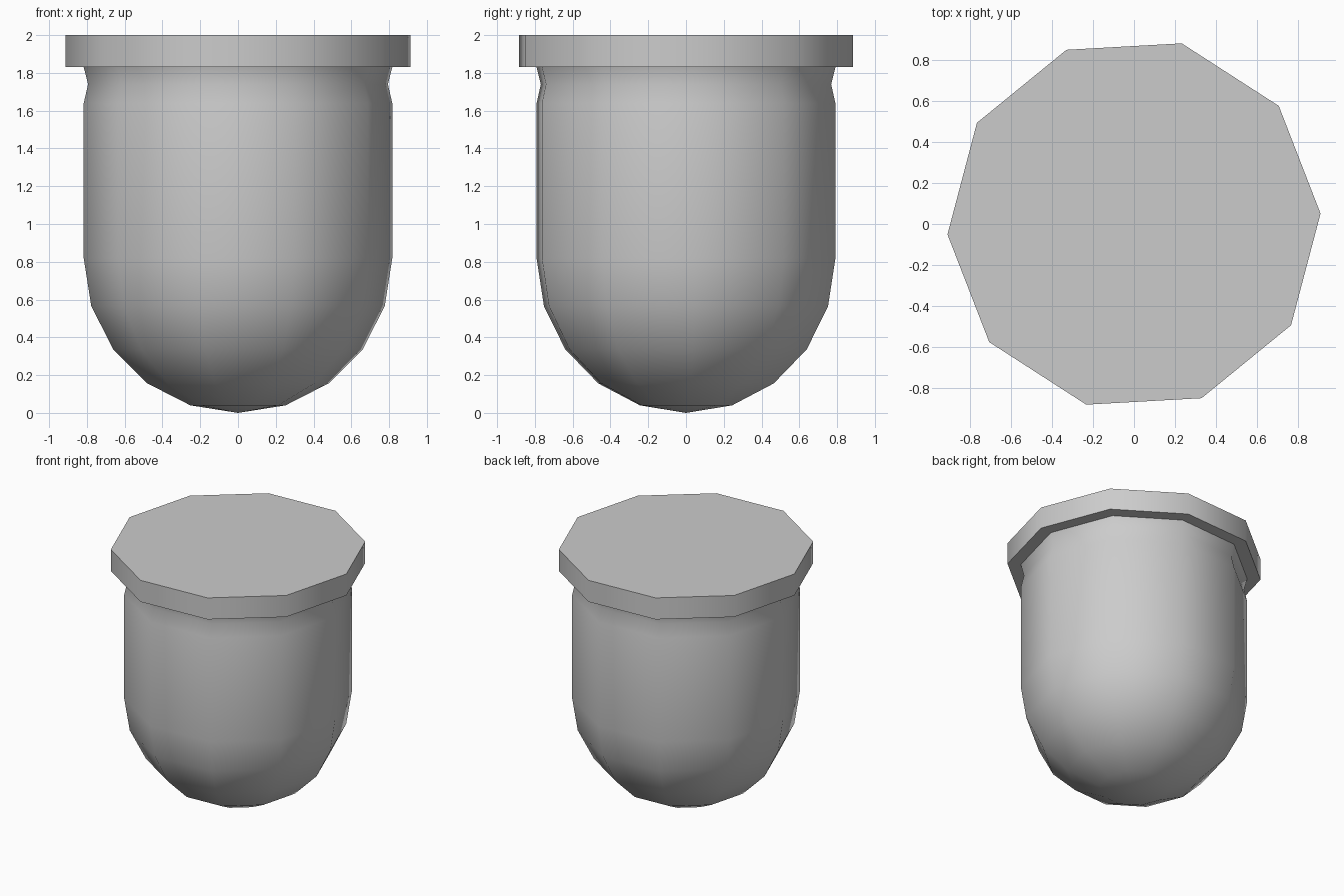
import bpy, bmesh
from math import sin, cos, pi, radians

if "Cube" in bpy.data.objects:
    bpy.data.objects.remove(bpy.data.objects["Cube"])

SIDES, TURN = 10, radians(3.2)


def lathe(name, profile):
    """Revolve (radius, z) points, listed bottom to top; radius 0 becomes a pole."""
    bm = bmesh.new()
    rings = []
    for r, z in profile:
        if r == 0:
            rings.append([bm.verts.new((0, 0, z))] * SIDES)
        else:
            rings.append([bm.verts.new((r * cos(TURN + 2 * pi * i / SIDES),
                                        r * sin(TURN + 2 * pi * i / SIDES), z))
                          for i in range(SIDES)])
    for low, high in zip(rings, rings[1:]):
        for i in range(SIDES):
            j = (i + 1) % SIDES
            bm.faces.new(dict.fromkeys((low[i], low[j], high[j], high[i])))
    # close any open top with a flat face
    if profile[-1][0] > 0 and name == "rim_lid":
        bm.faces.new(rings[-1])
    mesh = bpy.data.meshes.new(name)
    bm.to_mesh(mesh)
    bm.free()
    obj = bpy.data.objects.new(name, mesh)
    bpy.context.collection.objects.link(obj)
    bpy.ops.object.select_all(action='DESELECT')
    obj.select_set(True)
    bpy.context.view_layer.objects.active = obj
    bpy.ops.object.shade_smooth_by_angle(angle=radians(40))
    return obj


# round-bottomed body with a slightly pinched neck
R = 0.818
bowl = [(0, 0)] + [(R * sin(k * pi / 10), R - R * cos(k * pi / 10)) for k in range(1, 6)]
lathe("round_body", bowl + [(R, 1.64), (0.795, 1.74), (0.818, 1.83)])

# flat overhanging lid, its underside starting at the neck
lathe("rim_lid", [(0.818, 1.83), (0.914, 1.83), (0.914, 2.0)])
